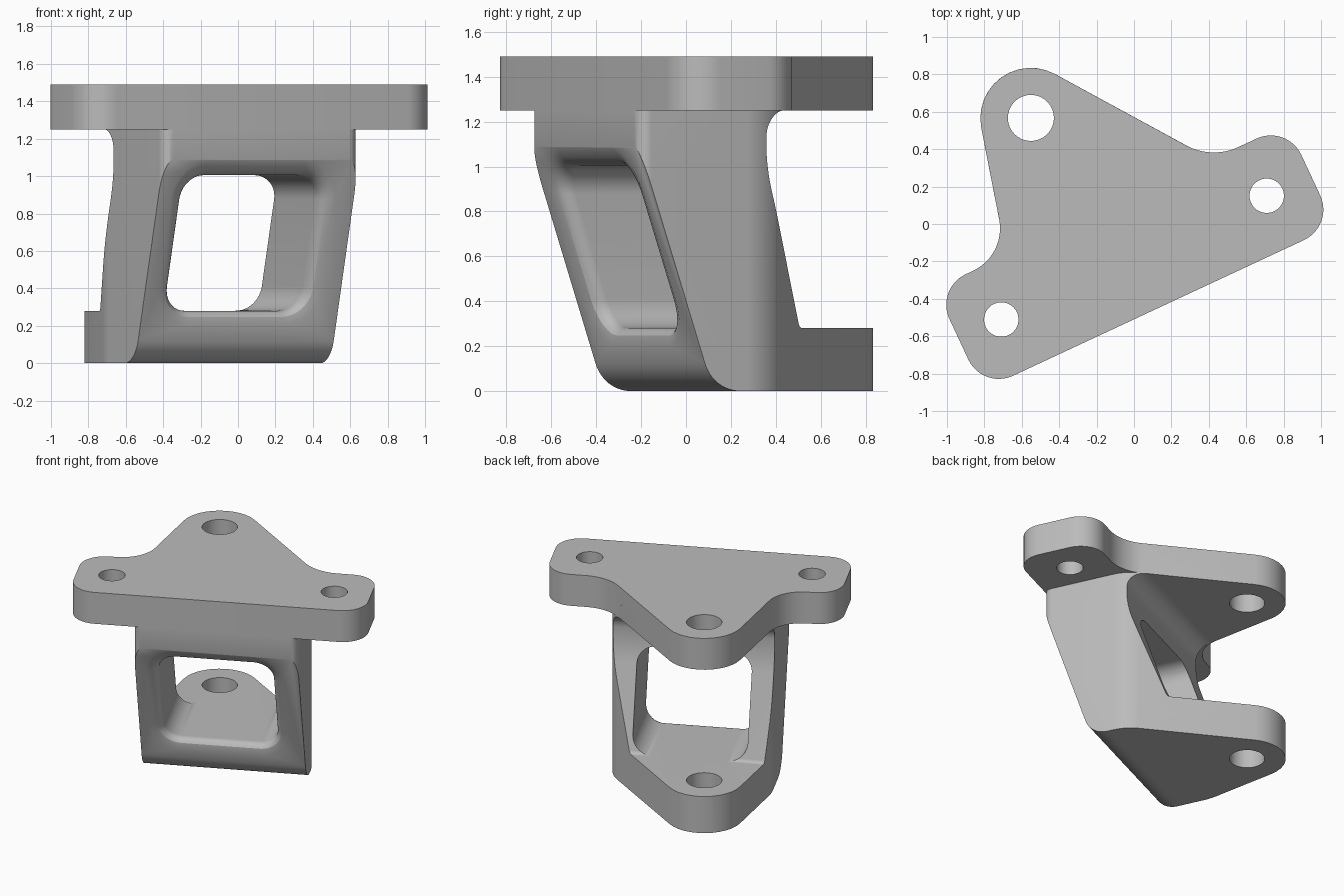
import bpy, bmesh, math
from mathutils import Vector, Matrix

cube = bpy.data.objects.get("Cube")
if cube:
    bpy.data.objects.remove(cube, do_unlink=True)

SLOPE = 0.333            # lean of the upright, depth per height
FRONT = -0.462           # front face depth
CREASE = 1.09            # height where the lean starts
TURN = math.radians(25)  # whole part is turned about z


def rounded(corners, steps=12):
    """Polygon from (a, b, radius) corners with every corner filleted."""
    out = []
    n = len(corners)
    for i, (a, b, r) in enumerate(corners):
        p = Vector((a, b))
        d1 = (Vector(corners[i - 1][:2]) - p).normalized()
        d2 = (Vector(corners[(i + 1) % n][:2]) - p).normalized()
        if r == 0:
            out.append(p)
            continue
        half = d1.angle(d2) / 2
        centre = p + (d1 + d2).normalized() * (r / math.sin(half))
        start = p + d1 * (r / math.tan(half)) - centre
        end = p + d2 * (r / math.tan(half)) - centre
        sweep = math.atan2(start.x * end.y - start.y * end.x, start.dot(end))
        for k in range(steps + 1):
            out.append(centre + Matrix.Rotation(sweep * k / steps, 2) @ start)
    return out


def loft(name, rings):
    """Closed solid through matching rings of 3D points."""
    bm = bmesh.new()
    loops = [[bm.verts.new(p) for p in ring] for ring in rings]
    n = len(loops[0])
    for lo, hi in zip(loops, loops[1:]):
        for i in range(n):
            j = (i + 1) % n
            bm.faces.new((lo[i], lo[j], hi[j], hi[i]))
    bm.faces.new(loops[0])
    bm.faces.new(loops[-1])
    bmesh.ops.recalc_face_normals(bm, faces=bm.faces)
    mesh = bpy.data.meshes.new(name)
    bm.to_mesh(mesh)
    bm.free()
    obj = bpy.data.objects.new(name, mesh)
    bpy.context.collection.objects.link(obj)
    return obj


def prism(name, outline, z0, z1):
    return loft(name, [[(p.x, p.y, z) for p in outline] for z in (z0, z1)])


def combine(obj, other, operation):
    """Apply a boolean and discard the helper."""
    mod = obj.modifiers.new(operation, 'BOOLEAN')
    mod.operation, mod.object, mod.solver = operation, other, 'EXACT'
    graph = bpy.context.evaluated_depsgraph_get()
    mesh = bpy.data.meshes.new_from_object(obj.evaluated_get(graph))
    obj.modifiers.clear()
    obj.data = mesh
    bpy.data.objects.remove(other, do_unlink=True)


def drill(obj, u, v, r, z0, z1):
    ring = [Vector((u + r * math.cos(a), v + r * math.sin(a)))
            for a in (math.tau * k / 48 for k in range(48))]
    combine(obj, prism("drill", ring, z0, z1), 'DIFFERENCE')


APEX = (-0.385, 1.367, 0.27)   # rear lobe shared by both plates

# Upright and lower plate: plan outline cut to the leaning side profile
bracket = prism("bracket", rounded([
    (-0.654, FRONT, 0.06), (0.50, FRONT, 0.06), (0.50, 0.169, 0.3),
    APEX, (-0.654, 0.283, 0.4)]), -0.1, 1.36)
side = rounded([
    (-0.099, 0, 0.18), (1.3, 0, 0), (1.3, 0.28, 0), (0.407, 0.28, 0.03),
    (0.17, 0.99, 0.7), (0.17, 1.25, 0.12), (0.32, 1.25, 0), (0.32, 1.4, 0),
    (-0.565, 1.4, 0)])
combine(bracket, loft("side_profile", [[(u, p.x, p.y) for p in side]
                                       for u in (-2, 2)]), 'INTERSECT')

# Window through the upright, with a rounded rim on the leaning face
RIM = 0.08


def window_ring(depth, grow):
    lo_u, hi_u, lo_z, hi_z = -0.50 - grow, 0.31 + grow, 0.28 - grow, 1.005 + grow
    r = 0.13 + grow
    ring = rounded([(lo_u, lo_z, r), (hi_u, lo_z, r), (hi_u, hi_z, r), (lo_u, hi_z, r)])
    return [(p.x, FRONT + SLOPE * (CREASE - p.y) + depth, p.y) for p in ring]


rings = [window_ring(-0.2, RIM)]
for k in range(9):
    a = math.pi / 2 * k / 8
    rings.append(window_ring(RIM * math.sin(a), RIM * (1 - math.sin(math.acos(1 - math.sin(a))))))
rings.append(window_ring(1.5, 0))
combine(bracket, loft("window_cutter", rings), 'DIFFERENCE')

# Top mounting plate with two side lobes and a rear lobe
plate = prism("top_plate", rounded([
    (-1.109, FRONT, 0.18), (0.967, FRONT, 0.18), (0.967, 0.137, 0.18),
    (0.523, 0.137, 0.31), APEX, (-0.69, 0.137, 0.25), (-1.109, 0.137, 0.18)]), 1.25, 1.49)
combine(bracket, plate, 'UNION')

# Bolt holes
drill(bracket, -0.26, 0.747, 0.123, -0.2, 1.7)
for u in (-0.859, 0.707):
    drill(bracket, u, -0.163, 0.092, 1.1, 1.7)

# Turn into place, colour and shade
bracket.data.transform(Matrix.Rotation(TURN, 4, 'Z'))
grey = bpy.data.materials.new("plain_grey")
grey.use_nodes = True
colour = (0.5, 0.5, 0.5, 1)
grey.diffuse_color = colour
grey.node_tree.nodes["Principled BSDF"].inputs["Base Color"].default_value = colour
bracket.data.materials.clear()
bracket.data.materials.append(grey)
for poly in bracket.data.polygons:
    poly.material_index = 0

for obj in bpy.context.selected_objects:
    obj.select_set(False)
bracket.select_set(True)
bpy.context.view_layer.objects.active = bracket
bpy.ops.object.shade_smooth_by_angle(angle=math.radians(25))
